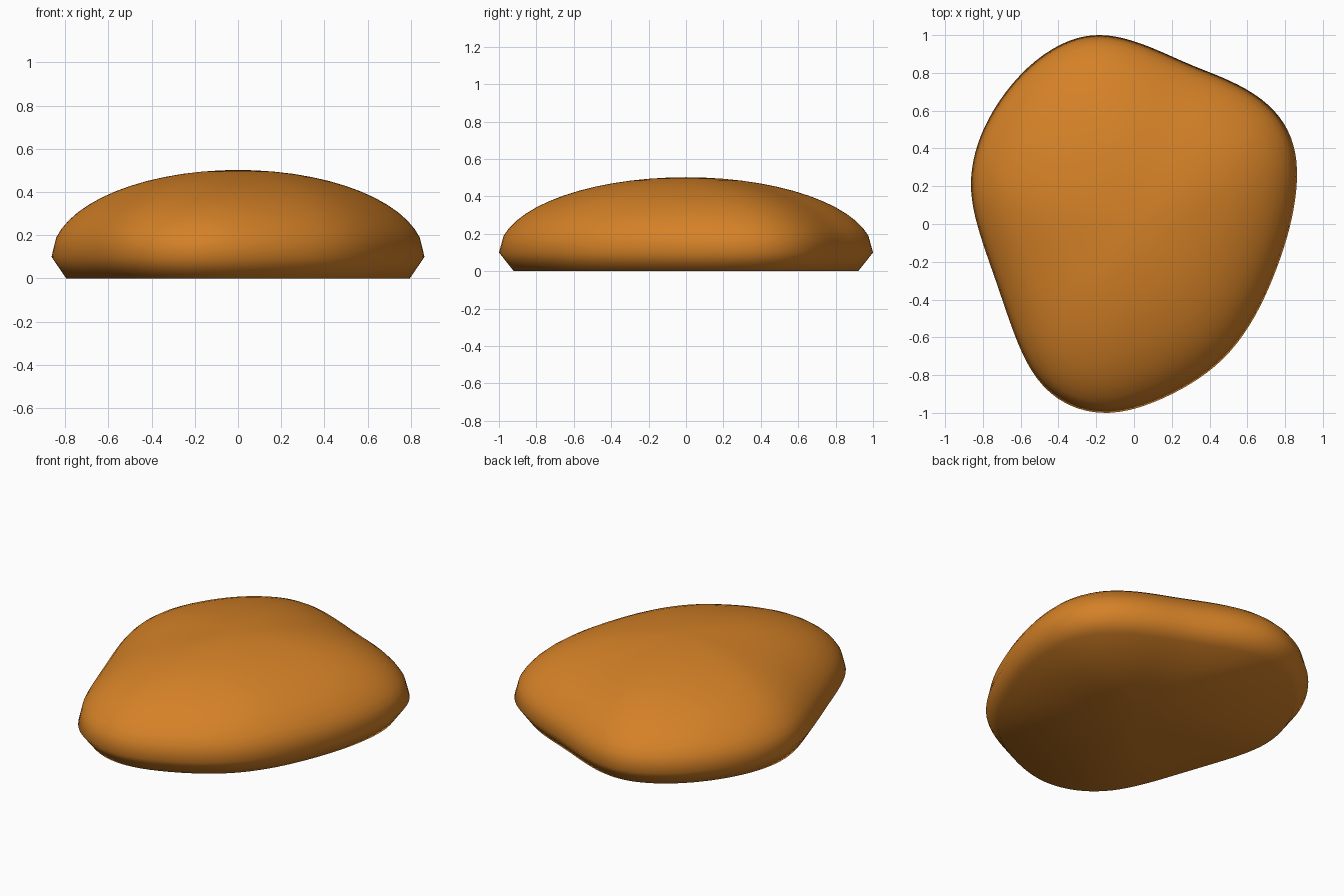
import bpy, bmesh, math
from mathutils import Vector

if "Cube" in bpy.data.objects:
    bpy.data.objects.remove(bpy.data.objects["Cube"])

# Control points of the widest outline, anticlockwise
OUTLINE = [(.86, .25), (.84, .42), (.77, .57), (.63, .69), (.46, .772), (.295, .83),
           (.15, .90), (-.02, .968), (-.18, 1.0), (-.34, .973), (-.52, .868), (-.68, .70),
           (-.80, .50), (-.85, .33), (-.863, .18), (-.83, .01), (-.76, -.19), (-.70, -.36),
           (-.63, -.57), (-.55, -.755), (-.42, -.915), (-.19, -.998), (.03, -.953),
           (.24, -.86), (.43, -.74), (.575, -.575), (.685, -.375), (.765, -.17), (.825, .02)]
STEPS = 4
RIM_Z, DOME_H, BASE_SCALE = 0.10, 0.402, 0.921


def smooth_loop(pts):
    """Closed Catmull-Rom curve through pts, lightly relaxed and refitted to size."""
    p = [Vector(q) for q in pts]
    n, out = len(p), []
    for i in range(n):
        a, b, c, d = (p[(i + k) % n] for k in (-1, 0, 1, 2))
        for s in range(STEPS):
            t = s / STEPS
            out.append(0.5 * (2 * b + (c - a) * t + (2 * a - 5 * b + 4 * c - d) * t ** 2
                              + (3 * b - a - 3 * c + d) * t ** 3))
    m = len(out)
    for _ in range(12):
        out = [(out[i - 1] + 2 * out[i] + out[(i + 1) % m]) / 4 for i in range(m)]
    for axis, half in ((0, .863), (1, 1.0)):
        lo, hi = min(v[axis] for v in out), max(v[axis] for v in out)
        for v in out:
            v[axis] = (v[axis] - (lo + hi) / 2) * 2 * half / (hi - lo)
    return out


loop = smooth_loop(OUTLINE)

# Levels: flat base, widest rim, then an elliptical dome
levels = [(BASE_SCALE, 0.0), (1.0, RIM_Z)]
for k in range(13):
    a = math.radians(12.86 + k * 6)
    levels.append((math.cos(a), RIM_Z + DOME_H * math.sin(a)))

bm = bmesh.new()
rings = [[bm.verts.new((v.x * s, v.y * s, z)) for v in loop] for s, z in levels]
n = len(loop)
for lower, upper in zip(rings, rings[1:]):
    for i in range(n):
        j = (i + 1) % n
        bm.faces.new((lower[i], lower[j], upper[j], upper[i]))

# Close the base and the crown
base = bm.verts.new((0, 0, 0))
crown = bm.verts.new((0, 0, RIM_Z + DOME_H))
for i in range(n):
    j = (i + 1) % n
    bm.faces.new((rings[0][j], rings[0][i], base))
    bm.faces.new((rings[-1][i], rings[-1][j], crown))
for f in bm.faces:
    f.smooth = True

mesh = bpy.data.meshes.new("pebble")
bm.to_mesh(mesh)
bm.free()
mat = bpy.data.materials.new("amber orange")
mat.diffuse_color = (0.66, 0.22, 0.02, 1)
mat.use_nodes = True
mat.node_tree.nodes["Principled BSDF"].inputs["Base Color"].default_value = mat.diffuse_color
mesh.materials.append(mat)
bpy.context.collection.objects.link(bpy.data.objects.new("pebble", mesh))
